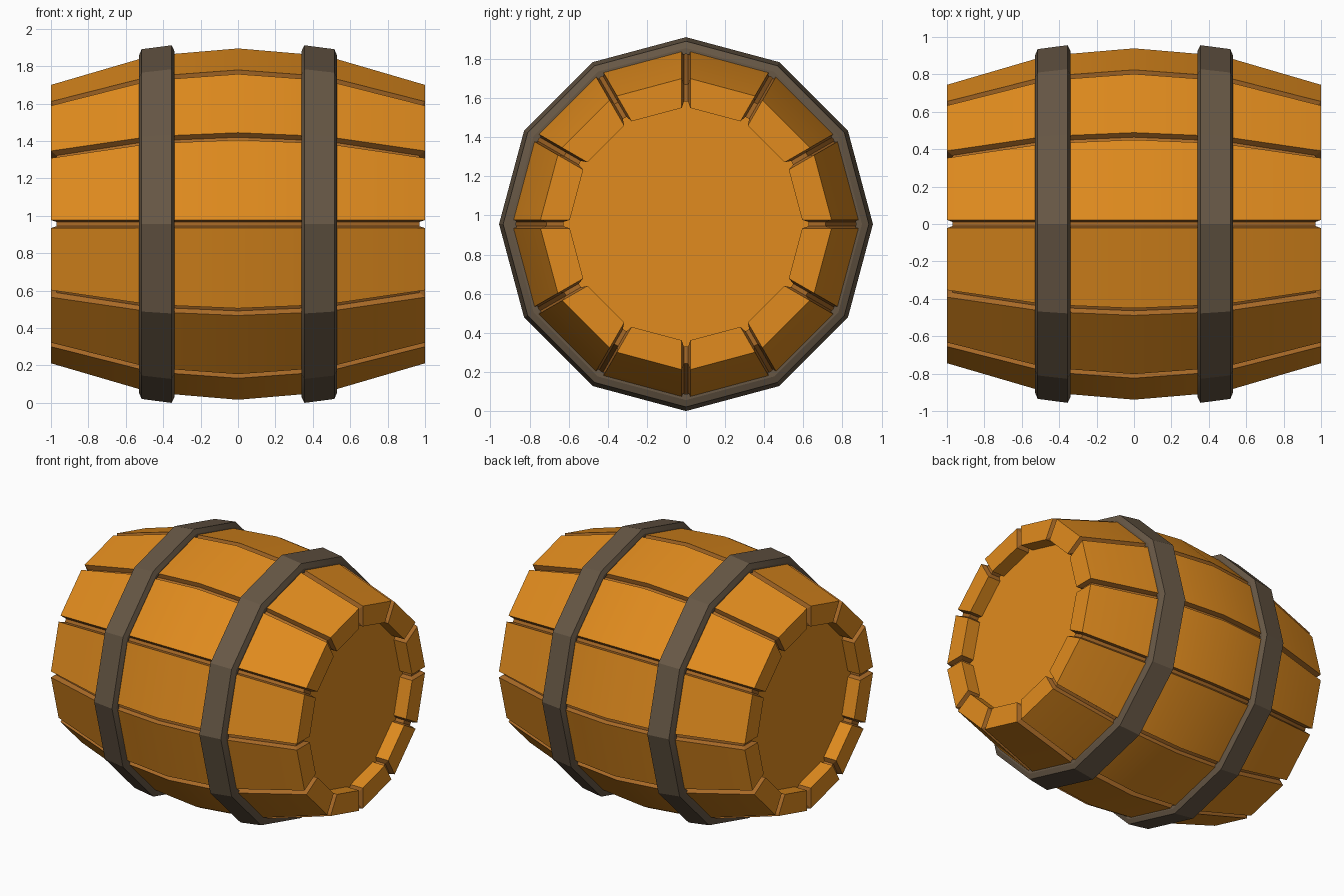
import bpy, bmesh
from math import sin, cos, tan, pi, radians

if "Cube" in bpy.data.objects:
    bpy.data.objects.remove(bpy.data.objects["Cube"])

N, CZ = 12, 0.956          # staves, axis height


def material(name, rgb):
    m = bpy.data.materials.new(name)
    m.diffuse_color = (*rgb, 1)
    m.use_nodes = True
    m.node_tree.nodes["Principled BSDF"].inputs["Base Color"].default_value = m.diffuse_color
    return m


WOOD = material("wood", (0.75, 0.26, 0.013))
GROOVE = material("groove_wood", (0.40, 0.145, 0.02))
IRON = material("iron", (0.135, 0.096, 0.06))


def point(x, r, t, a):
    # radius r along angle a, shifted sideways by t, barrel axis along x
    return (x, r * cos(a) - t * sin(a), CZ + r * sin(a) + t * cos(a))


def finish(name, bm, mats):
    bmesh.ops.recalc_face_normals(bm, faces=bm.faces)
    me = bpy.data.meshes.new(name)
    bm.to_mesh(me)
    bm.free()
    for m in mats:
        me.materials.append(m)
    ob = bpy.data.objects.new(name, me)
    bpy.context.collection.objects.link(ob)
    bpy.ops.object.select_all(action='DESELECT')
    ob.select_set(True)
    bpy.context.view_layer.objects.active = ob
    bpy.ops.object.shade_smooth_by_angle(angle=radians(20))
    return ob


def mirrored(half):
    return half + [(-x, r) for x, r in reversed(half[:-1])]


# staves: one continuous shell with a groove at every corner
OUTER = mirrored([(-0.9, 0.60), (-1, 0.60), (-1, 0.75), (-0.47, 0.905), (0, 0.945)])
INNER = mirrored([(-0.9, 0.63), (-0.97, 0.63), (-0.97, 0.717), (-0.47, 0.872), (0, 0.912)])
bm = bmesh.new()
cols = []
for k in range(N):
    a = 2 * pi * k / N
    for path, t in ((OUTER, -0.022), (INNER, -0.011), (INNER, 0.011), (OUTER, 0.022)):
        cols.append([bm.verts.new(point(x, r - abs(t) * tan(pi / N), t, a)) for x, r in path])
for i, col in enumerate(cols):
    nxt = cols[(i + 1) % len(cols)]
    for j in range(len(col) - 1):
        f = bm.faces.new((col[j], nxt[j], nxt[j + 1], col[j + 1]))
        f.material_index = 0 if i % 4 == 3 else 1
finish("staves", bm, [WOOD, GROOVE])

# recessed lids
for side, name in ((-1, "left_lid"), (1, "right_lid")):
    bm = bmesh.new()
    ring = [bm.verts.new(point(side * 0.9, 0.635, 0, 2 * pi * k / N)) for k in range(N)]
    f = bm.faces.new(ring)
    f.normal_update()
    if f.normal.x * side < 0:
        f.normal_flip()
    me = bpy.data.meshes.new(name)
    bm.to_mesh(me)
    bm.free()
    me.materials.append(WOOD)
    bpy.context.collection.objects.link(bpy.data.objects.new(name, me))

# iron hoops with chamfered rims
HOOP = [(0.53, 0.87), (0.53, 0.90), (0.515, 0.935), (0.355, 0.956), (0.34, 0.925), (0.34, 0.90)]
for side, name in ((-1, "left_hoop"), (1, "right_hoop")):
    bm = bmesh.new()
    rings = [[bm.verts.new(point(side * x, r, 0, 2 * pi * k / N)) for x, r in HOOP] for k in range(N)]
    for k in range(N):
        p, q = rings[k], rings[(k + 1) % N]
        for j in range(len(HOOP)):
            n = (j + 1) % len(HOOP)
            bm.faces.new((p[j], q[j], q[n], p[n]))
    finish(name, bm, [IRON])
